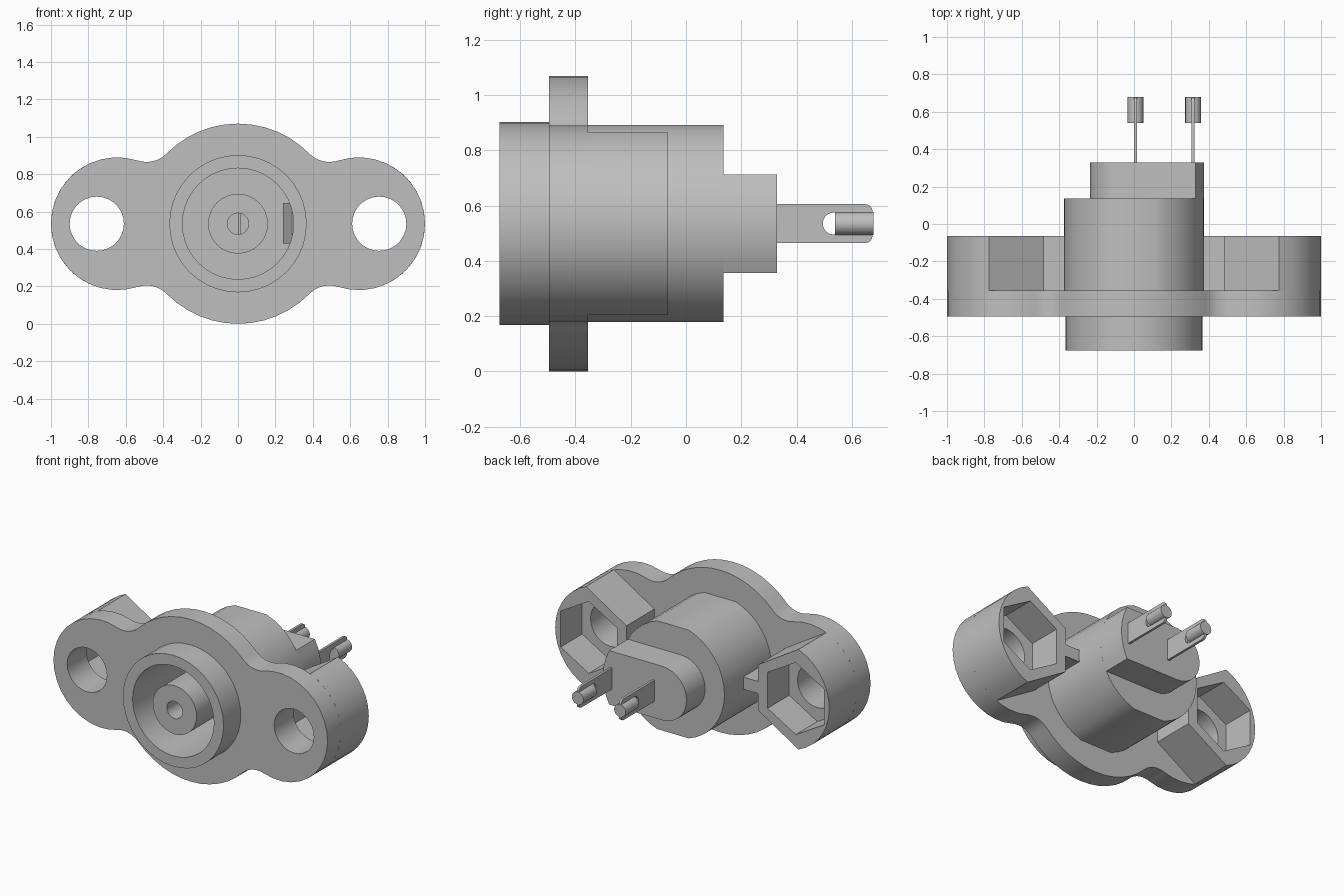
import bpy, bmesh, math
from mathutils import Vector

cube = bpy.data.objects.get("Cube")
if cube:
    bpy.data.objects.remove(cube, do_unlink=True)

ZC = 0.535  # height of the connector axis

grey = bpy.data.materials.new("plain_grey")
grey.diffuse_color = (0.52, 0.52, 0.52, 1)
grey.use_nodes = True
bsdf = grey.node_tree.nodes["Principled BSDF"]
bsdf.inputs["Base Color"].default_value = (0.52, 0.52, 0.52, 1)
bsdf.inputs["Roughness"].default_value = 0.6


def arc(cx, cz, r, a0, a1, n):
    """Points along an arc, angles in degrees, both ends included."""
    angles = [math.radians(a0 + (a1 - a0) * i / n) for i in range(n + 1)]
    return [(cx + r * math.cos(a), cz + r * math.sin(a)) for a in angles]


def ring(cx, cz, r, n=40, start=0):
    return arc(cx, cz, r, start, start + 360, n)[:-1]


def slab(name, loops, w0, w1, axis="y"):
    """Extrude an outline (first loop) with holes (other loops) along an axis."""
    place = {"x": lambda u, v, w: (w, u, v + ZC),
             "y": lambda u, v, w: (u, w, v + ZC),
             "z": lambda u, v, w: (u, v, w + ZC)}[axis]
    normal = Vector([float(axis == c) for c in "xyz"])
    bm = bmesh.new()
    caps = []
    for w in (w0, w1):
        cap = []
        for loop in loops:
            vs = [bm.verts.new(place(u, v, w)) for u, v in loop]
            cap.append((vs, [bm.edges.new((vs[i - 1], vs[i])) for i in range(len(vs))]))
        caps.append(cap)
    for cap in caps:
        edges = [e for _, es in cap for e in es]
        bmesh.ops.triangle_fill(bm, edges=edges, use_beauty=True,
                                use_dissolve=False, normal=normal)
    for (a, _), (b, _) in zip(*caps):
        for i in range(len(a)):
            bm.faces.new((a[i - 1], a[i], b[i], b[i - 1]))
    bmesh.ops.recalc_face_normals(bm, faces=bm.faces)
    mesh = bpy.data.meshes.new(name)
    bm.to_mesh(mesh)
    bm.free()
    mesh.materials.append(grey)
    for p in mesh.polygons:
        p.use_smooth = True
    mesh.set_sharp_from_angle(angle=math.radians(30))
    obj = bpy.data.objects.new(name, mesh)
    bpy.context.collection.objects.link(obj)
    return obj


def mirror_x(loop):
    return [(-u, v) for u, v in loop]


# Flange outline: one quarter is centre arc, concave fillet, ear arc
R_MID, R_EAR, EAR_X, FIL = 0.535, 0.355, 0.645, 0.15
fx = ((R_MID + FIL) ** 2 - (R_EAR + FIL) ** 2 + EAR_X ** 2) / (2 * EAR_X)
fz = math.sqrt((R_MID + FIL) ** 2 - fx ** 2)
t_mid = math.degrees(math.atan2(fz, fx))
t_ear = math.degrees(math.atan2(fz, fx - EAR_X))
quarter = (arc(0, 0, R_MID, 90, t_mid, 6)
           + arc(fx, fz, FIL, t_mid + 180, t_ear + 180, 7)[1:]
           + arc(EAR_X, 0, R_EAR, t_ear, 0, 10)[1:])
half = quarter + [(u, -v) for u, v in reversed(quarter[:-1])]
outline = half + mirror_x(half)[-2:0:-1]

HOLE_X, BORE = 0.755, 0.297
slab("flange", [outline, ring(0, 0, BORE), ring(HOLE_X, 0, 0.145, 28),
                ring(-HOLE_X, 0, 0.145, 28)], -0.495, -0.355)

# Nut bosses behind each ear, with a hexagonal pocket and a rib to the barrel
a_cut = math.degrees(math.acos((0.775 - EAR_X) / R_EAR))
boss = arc(EAR_X, 0, R_EAR, -a_cut, a_cut, 14) + [(0.48, 0.15), (0.48, -0.15)]
hexagon = ring(HOLE_X, 0, 0.237, 6, 30)
bolt_hole = ring(HOLE_X, 0, 0.145, 28)
rib = [(0.34, -0.04), (0.49, -0.04), (0.49, 0.04), (0.34, 0.04)]
for side, fix in (("left", list), ("right", mirror_x)):
    slab(side + "_boss_floor", [fix(boss), fix(bolt_hole)], -0.355, -0.29)
    slab(side + "_nut_boss", [fix(boss), fix(hexagon)], -0.29, -0.065)
    slab(side + "_rib", [fix(rib)], -0.355, -0.065)

# Front collar
slab("front_collar", [ring(0, 0, 0.367), ring(0, 0, BORE)], -0.675, -0.495)

# Barrel with flattened top and bottom, hollow in front and solid at the back
R_BAR = 0.375
a_flat = math.degrees(math.asin(0.357 / R_BAR))
barrel = (arc(0, 0, R_BAR, -a_flat, a_flat, 16)
          + arc(0, 0, R_BAR, 180 - a_flat, 180 + a_flat, 16))
slab("barrel", [barrel, ring(0, 0, BORE)], -0.355, 0.0)
slab("barrel_back", [barrel], 0.0, 0.135)

# Rear block: rounded on one side, flush with the barrel on the other
R_BLK = 0.178
a_blk = math.degrees(math.asin(R_BLK / R_BAR))
block = arc(0, 0, R_BAR, -a_blk, a_blk, 6) + arc(-0.057, 0, R_BLK, 90, 270, 14)
slab("rear_block", [block], 0.135, 0.33)

# Hollow centre pin inside the socket
slab("centre_pin", [ring(0, 0, 0.16, 32), ring(0, 0, 0.057, 20)], -0.66, 0.0)

# Bent contact spring inside the socket
spring = [(0.295, 0.0), (0.24, -0.25), (0.29, -0.40),
          (0.30, -0.40), (0.25, -0.25), (0.305, 0.0)]
slab("contact_spring", [spring], -0.105, 0.11, "z")

# Solder terminals: forked thin plates, each holding a short round rod
for name, x, y0 in (("centre", 0.008, -0.45), ("side", 0.316, 0.30)):
    fork = ([(0.33, -0.07)]
            + arc(0.65, -0.045, 0.025, -90, 0, 4)
            + [(0.675, -0.04)] + arc(0.535, 0, 0.04, 270, 90, 10) + [(0.675, 0.04)]
            + arc(0.65, 0.045, 0.025, 0, 90, 4)
            + [(0.33, 0.07)])
    slab(name + "_terminal", [fork], x - 0.008, x + 0.008, "x")
    slab(name + "_terminal_rod", [ring(x, 0, 0.042, 20)], 0.54, 0.678)
    if y0 < 0:
        # Blade reaching forward inside the hollow pin
        blade = [(y0, -0.055), (0.0, -0.055), (0.0, 0.055), (y0, 0.055)]
        slab("centre_blade", [blade], x - 0.008, x + 0.008, "x")
